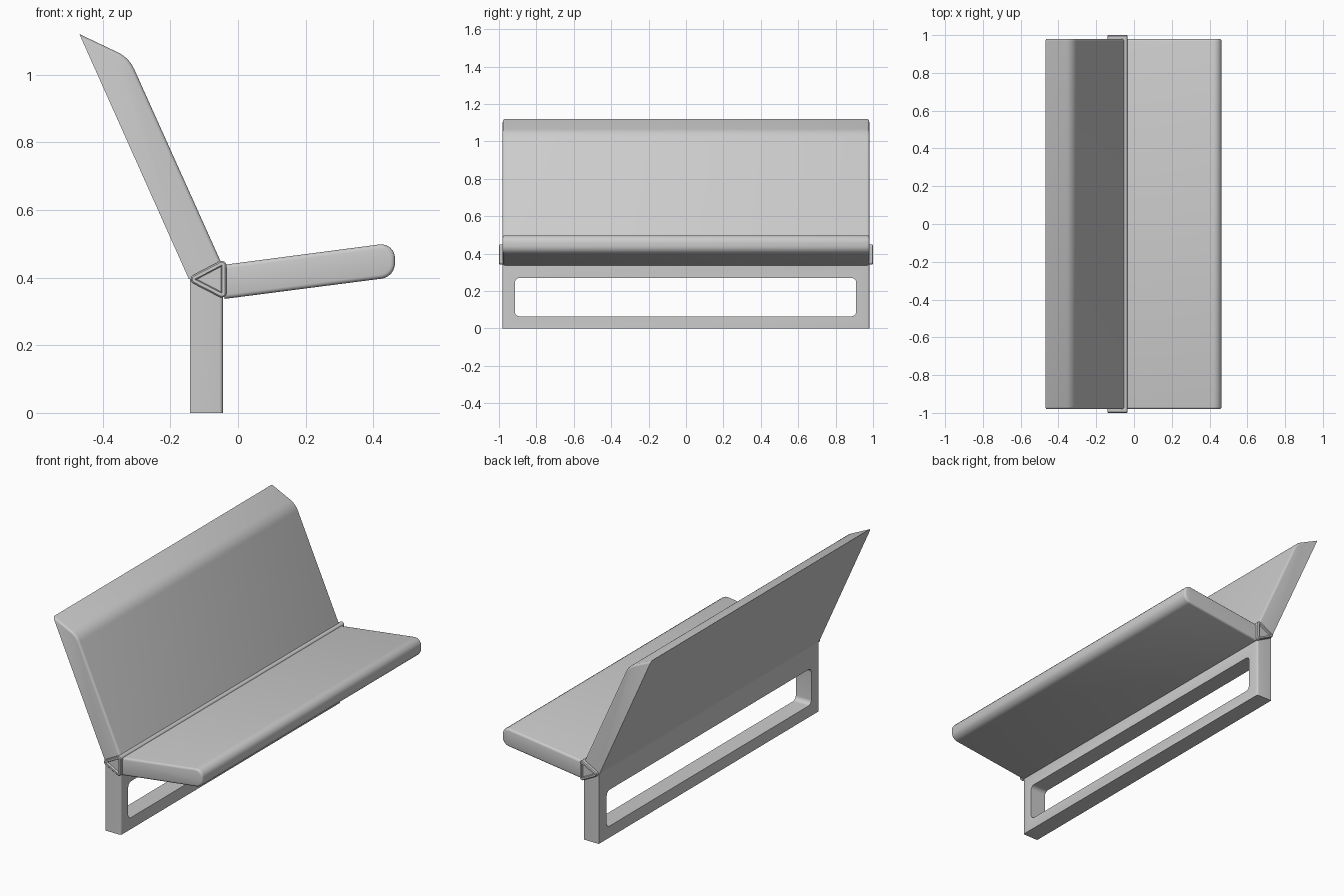
import bpy, bmesh, math
from mathutils import Vector

cube = bpy.data.objects.get("Cube")
if cube:
    bpy.data.objects.remove(cube, do_unlink=True)

grey = bpy.data.materials.new("plain grey")
grey.use_nodes = True
colour = (0.6, 0.6, 0.6, 1)
grey.diffuse_color = colour
grey.node_tree.nodes["Principled BSDF"].inputs["Base Color"].default_value = colour


def rounded(corners, steps=6):
    """Polygon from (a, b, radius) corners; a zero radius stays sharp."""
    points = []
    for i, (a, b, radius) in enumerate(corners):
        here = Vector((a, b))
        before = (Vector(corners[i - 1][:2]) - here).normalized()
        after = (Vector(corners[(i + 1) % len(corners)][:2]) - here).normalized()
        if radius == 0:
            points.append(here)
            continue
        half = before.angle(after) / 2
        reach = radius / math.tan(half)
        start, end = here + before * reach, here + after * reach
        centre = here + (before + after).normalized() * radius / math.sin(half)
        for s in range(steps + 1):
            spoke = (start.lerp(end, s / steps) - centre).normalized()
            points.append(centre + spoke * radius)
    return points


def extrude(name, points, low, high, axis="y", soften=0, soft_rule=None, recess=False):
    """Prism along an axis, with optional softened rims or recessed end caps."""
    bm = bmesh.new()

    def place(p, depth):
        return (p.x, depth, p.y) if axis == "y" else (depth, p.x, p.y)

    rings = [[bm.verts.new(place(p, d)) for p in points] for d in (low, high)]
    caps = [bm.faces.new(r) for r in rings]
    for i in range(len(points)):
        bm.faces.new((rings[0][i - 1], rings[0][i], rings[1][i], rings[1][i - 1]))
    bmesh.ops.recalc_face_normals(bm, faces=bm.faces)
    if soften:
        rims = [e for c in caps for e in c.edges if soft_rule is None
                or soft_rule((e.verts[0].co + e.verts[1].co) / 2)]
        bmesh.ops.bevel(bm, geom=rims, offset=soften, segments=3, profile=0.5,
                        affect="EDGES", clamp_overlap=True)
    if recess:
        for cap in caps:
            bmesh.ops.inset_region(bm, faces=[cap], thickness=0.004, depth=0.004)
            bmesh.ops.inset_region(bm, faces=[cap], thickness=0.009, depth=0)
            bmesh.ops.inset_region(bm, faces=[cap], thickness=0.003, depth=-0.010)
    mesh = bpy.data.meshes.new(name)
    bm.to_mesh(mesh)
    bm.free()
    mesh.materials.append(grey)
    obj = bpy.data.objects.new(name, mesh)
    bpy.context.collection.objects.link(obj)
    return obj


def smooth(obj, degrees=40):
    bpy.ops.object.select_all(action="DESELECT")
    obj.select_set(True)
    bpy.context.view_layer.objects.active = obj
    bpy.ops.object.shade_smooth_by_angle(angle=math.radians(degrees))


END = 0.98

# Seat slab with a rounded front lip
seat = extrude("seat", rounded([(-0.04, 0.337, 0), (0.464, 0.402, 0.045),
                                (0.464, 0.504, 0.04), (-0.04, 0.438, 0)]),
               -END, END, soften=0.012, soft_rule=lambda c: c.x > -0.03)

# Leaning backrest, sharp along the rear top edge
backrest = extrude("backrest", rounded([(-0.469, 1.12, 0), (-0.145, 0.395, 0),
                                        (-0.05, 0.445, 0), (-0.322, 1.05, 0.10)]),
                   -END, END, soften=0.012,
                   soft_rule=lambda c: c.z > 0.43 and c.x > -0.46 + (1.12 - c.z) * 0.447)

# Base frame with a rounded rectangular opening
base = extrude("base_frame", rounded([(-0.142, 0, 0), (-0.045, 0, 0),
                                      (-0.045, 0.345, 0), (-0.142, 0.40, 0)]),
               -END, END, soften=0.01,
               soft_rule=lambda c: c.x > -0.06 and c.z > 0.01)
cutter = extrude("opening_cutter", rounded([(-0.915, 0.065, 0.025), (0.91, 0.065, 0.025),
                                            (0.91, 0.27, 0.025), (-0.915, 0.27, 0.025)]),
                 -0.3, 0.1, axis="x")
cutter.hide_render = True
cut = base.modifiers.new("opening", "BOOLEAN")
cut.operation = "DIFFERENCE"
cut.solver = "EXACT"
cut.object = cutter
bpy.context.view_layer.objects.active = base
bpy.ops.object.modifier_apply(modifier=cut.name)
bpy.data.objects.remove(cutter, do_unlink=True)

# Triangular hub joining the three panels
hub = extrude("triangular_hub", rounded([(-0.156, 0.395, 0.014), (-0.034, 0.332, 0.014),
                                         (-0.034, 0.459, 0.014)]),
              -0.996, 0.996, recess=True)

for part in (seat, backrest, base, hub):
    smooth(part)
